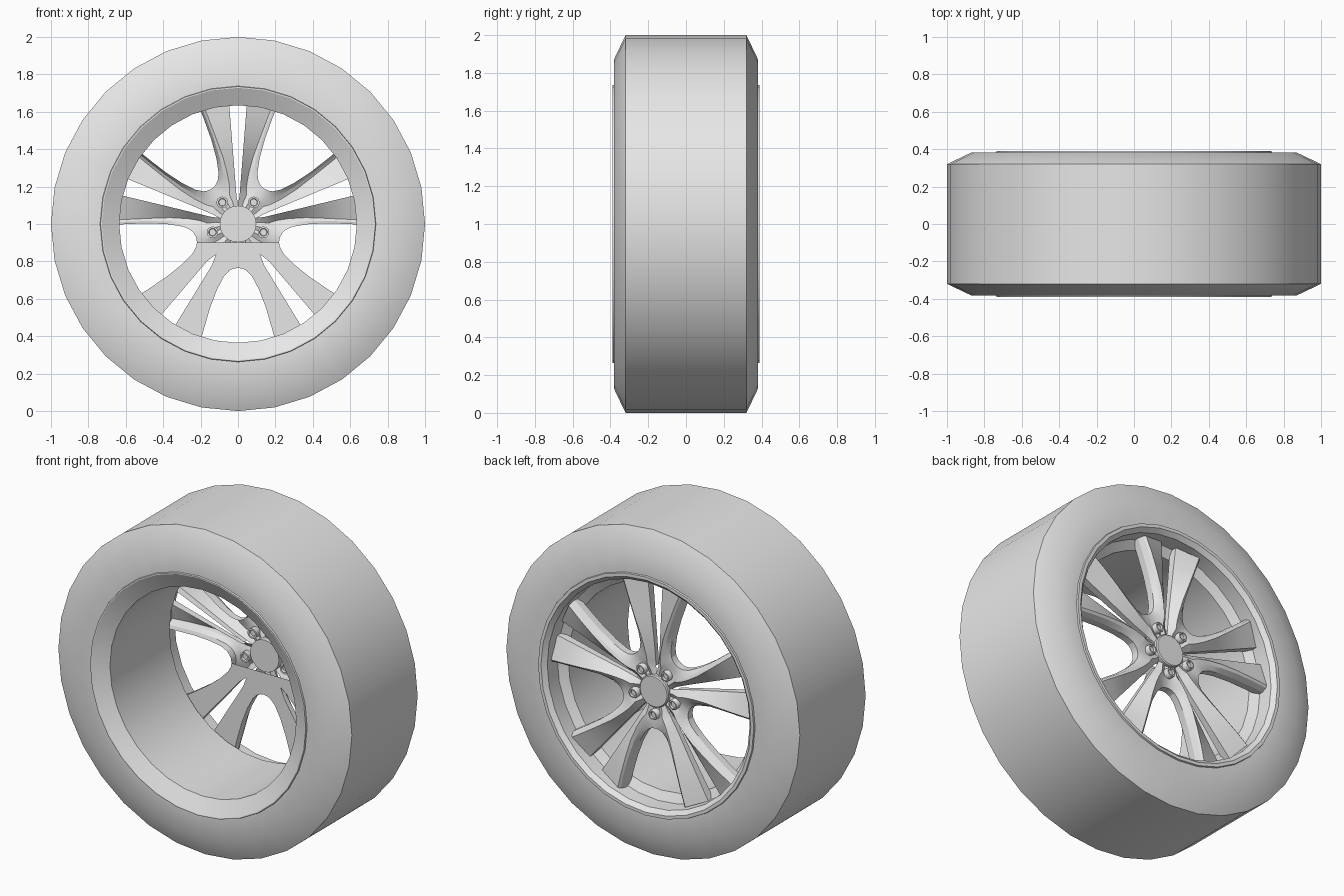
import bpy, bmesh, math
from math import sin, cos, radians

cube = bpy.data.objects.get("Cube")
if cube:
    bpy.data.objects.remove(cube, do_unlink=True)

grey = bpy.data.materials.new("plain_grey")
grey.use_nodes = True
grey.diffuse_color = (0.8, 0.8, 0.8, 1)
grey.node_tree.nodes["Principled BSDF"].inputs["Base Color"].default_value = (0.8, 0.8, 0.8, 1)


def finish(name, bm, angle=35):
    """Turn a bmesh into a shaded object with the wheel axle at z = 1."""
    bmesh.ops.remove_doubles(bm, verts=bm.verts, dist=0.0005)
    bmesh.ops.translate(bm, verts=bm.verts, vec=(0, 0, 1))
    mesh = bpy.data.meshes.new(name)
    bm.to_mesh(mesh)
    bm.free()
    mesh.materials.append(grey)
    obj = bpy.data.objects.new(name, mesh)
    bpy.context.collection.objects.link(obj)
    bpy.ops.object.select_all(action='DESELECT')
    obj.select_set(True)
    bpy.context.view_layer.objects.active = obj
    bpy.ops.object.shade_smooth_by_angle(angle=radians(angle))
    return obj


def add_face(bm, verts):
    """Add a face, dropping repeated corners."""
    unique = []
    for v in verts:
        if all((v.co - w.co).length > 0.0005 for w in unique):
            unique.append(v)
    if len(unique) > 2:
        bm.faces.new(unique)


def lathe(bm, profile, segments, cx=0.0, cz=0.0):
    """Spin (y, radius) points around an axis parallel to y."""
    rings = []
    for y, r in profile:
        rings.append([bm.verts.new((cx + r * sin(math.tau * j / segments), y,
                                    cz + r * cos(math.tau * j / segments)))
                      for j in range(segments)])
    for a, b in zip(rings, rings[1:]):
        for j in range(segments):
            k = (j + 1) % segments
            add_face(bm, [a[j], a[k], b[k], b[j]])


# Tyre with chamfered shoulders
bm = bmesh.new()
lathe(bm, [(-0.36, 0.725), (-0.38, 0.73), (-0.382, 0.87), (-0.32, 1.0),
           (0.32, 1.0), (0.382, 0.87), (0.38, 0.73), (0.36, 0.725)], 32)
finish("tyre", bm)

# Rim: outer lip, spoke seat, long barrel, inner lip
bm = bmesh.new()
lathe(bm, [(0.37, 0.74), (0.39, 0.735), (0.39, 0.715), (0.375, 0.70),
           (0.365, 0.69), (0.27, 0.688), (0.24, 0.635), (-0.34, 0.635),
           (-0.39, 0.728), (-0.39, 0.735), (-0.37, 0.74)], 32)
finish("rim", bm, 25)

# Spoke stations: window axis distance, window half width, gap distance,
# ridge position from gap to window, ridge height, gap height
STATIONS = [
    (0.06, 0.0, 0.06, 0.3, 0.295, 0.29),
    (0.16, 0.0, 0.11, 0.3, 0.30, 0.285),
    (0.235, 0.0, 0.145, 0.3, 0.31, 0.28),
    (0.239, 0.025, 0.17, 0.32, 0.315, 0.28),
    (0.25, 0.047, 0.20, 0.36, 0.32, 0.28),
    (0.28, 0.075, 0.26, 0.45, 0.327, 0.28),
    (0.35, 0.112, 0.36, 0.6, 0.335, 0.285),
    (0.45, 0.15, 0.46, 0.75, 0.34, 0.29),
    (0.56, 0.182, 0.58, 0.82, 0.34, 0.295),
    (0.655, 0.207, 0.685, 0.85, 0.335, 0.30),
]
BACK = 0.25
HALF = radians(36)


def outline(station, gap_start):
    """Gap-side and window-side points of one arm, in its spoke's frame."""
    a, b, u = station[:3]
    window = (a * cos(HALF) + b * sin(HALF), a * sin(HALF) - b * cos(HALF))
    gap = (u, 0.0 if u < gap_start else 0.004 + 0.08 * (u - 0.1))
    return gap, window


def strip(bm, rows, g, side, flip, keep):
    """Skin rows of (u, v, y) points, turned to spoke angle g."""
    grid = [[bm.verts.new((u * cos(g) - side * v * sin(g), y,
                           u * sin(g) + side * v * cos(g)))
             for u, v, y in row] for row in rows]
    for i in range(len(grid) - 1):
        for k in range(len(grid[i]) - 1):
            if keep(i, k):
                quad = [grid[i][k], grid[i][k + 1], grid[i + 1][k + 1], grid[i + 1][k]]
                add_face(bm, quad[::-1] if flip else quad)


def arm_face(bm, g, side):
    rows = []
    for st in STATIONS:
        gap, win = outline(st, 0.14)
        f, ridge_y, gap_y = st[3:]

        def mix(t, y):
            return (gap[0] + (win[0] - gap[0]) * t, gap[1] + (win[1] - gap[1]) * t, y)
        rows.append([mix(0, BACK), mix(0, gap_y), mix(f, ridge_y),
                     mix((1 + f) / 2, ridge_y - 0.01), mix(1, 0.295), mix(1, BACK)])

    # Side walls only exist along the open gap and the window
    def keep(i, k):
        return 1 <= k <= 3 or i >= 2
    strip(bm, rows, g, side, side < 0, keep)


def arm_back(bm, g, side):
    rows = []
    for st in STATIONS:
        gap, win = outline(st, 0.25)
        if st is STATIONS[0]:
            gap = win = (0.0, 0.0)
        rows.append([(*gap, BACK), (*win, BACK)])
    strip(bm, rows, g, side, side > 0, lambda i, k: True)


# Five split spokes
bm = bmesh.new()
for n in range(5):
    for side in (1, -1):
        arm_face(bm, radians(90 + 72 * n), side)
finish("spokes", bm, 20)

# Flat backing on the two lower spokes, trimmed straight below the cap
bm = bmesh.new()
for angle in (-54, -126):
    for side in (1, -1):
        arm_back(bm, radians(angle), side)
bmesh.ops.bisect_plane(bm, geom=bm.verts[:] + bm.edges[:] + bm.faces[:],
                       plane_co=(0, 0, -0.1), plane_no=(0, 0, 1), clear_outer=True)
finish("spoke_backing", bm)

# Centre cap
bm = bmesh.new()
lathe(bm, [(0.258, 0), (0.258, 0.098), (0.31, 0.098), (0.316, 0.092), (0.316, 0)], 24)
finish("centre_cap", bm)

# Wheel bolts with recessed ends
bm = bmesh.new()
for n in range(5):
    t = radians(54 + 72 * n)
    lathe(bm, [(0.268, 0), (0.268, 0.018), (0.256, 0.021), (0.256, 0.031), (0.32, 0.031),
               (0.326, 0.027), (0.326, 0.02), (0.312, 0.018), (0.312, 0)],
          14, 0.143 * cos(t), 0.143 * sin(t))
finish("wheel_bolts", bm)
